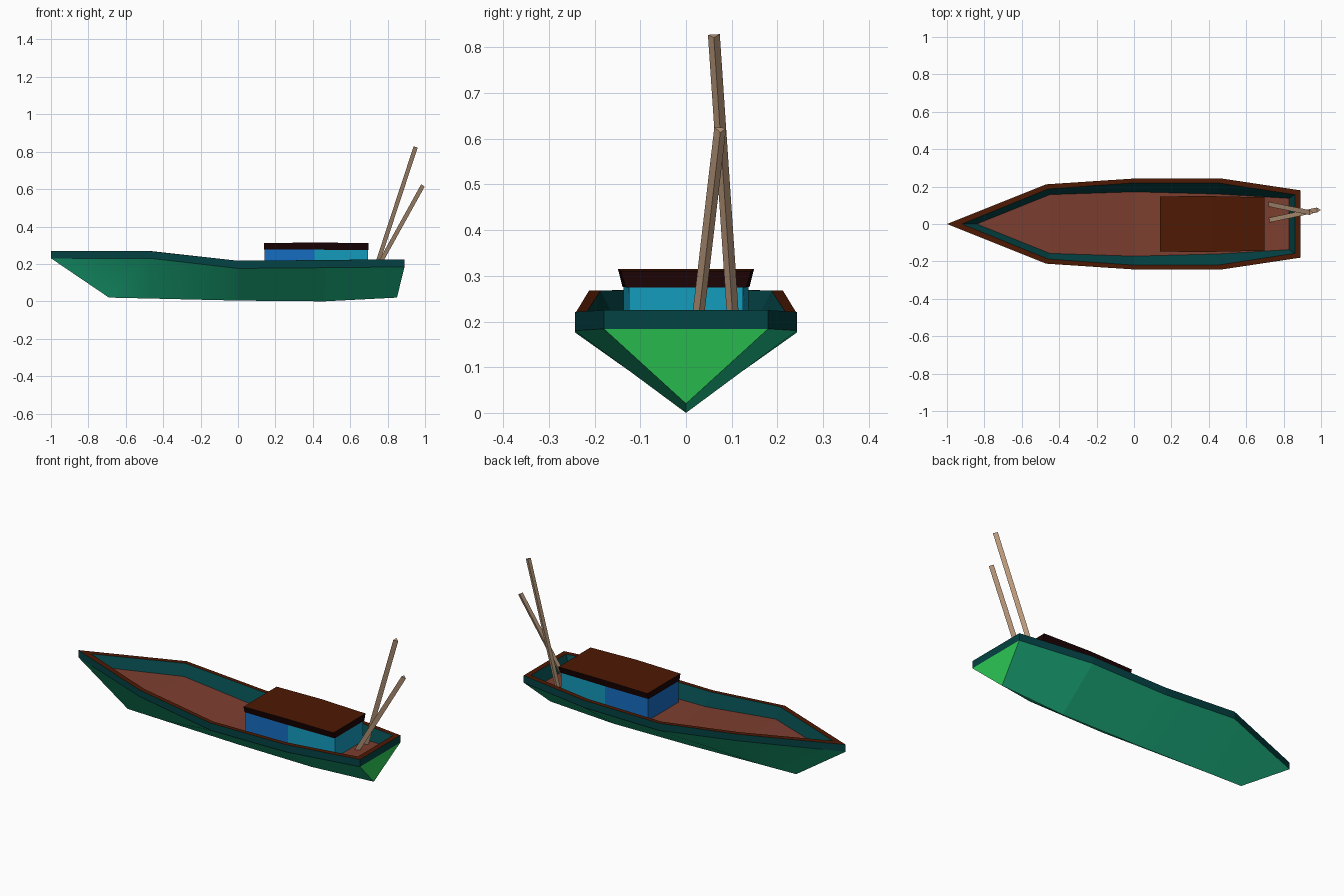
import bpy, bmesh
from math import sin, cos, tau
from mathutils import Vector

if "Cube" in bpy.data.objects:
    bpy.data.objects.remove(bpy.data.objects["Cube"])


def material(name, r, g, b):
    lin = [((c / 255 + 0.055) / 1.055) ** 2.4 if c > 10 else c / 255 / 12.92 for c in (r, g, b)]
    m = bpy.data.materials.new(name)
    m.diffuse_color = (*lin, 1)
    m.use_nodes = True
    m.node_tree.nodes["Principled BSDF"].inputs["Base Color"].default_value = m.diffuse_color
    return m


HULL = material("hull green", 33, 196, 142)
TRANSOM = material("bright green", 46, 208, 88)
TEAL = material("dark teal", 4, 66, 68)
RAIL = material("rail brown", 78, 25, 3)
DECK = material("deck red brown", 125, 62, 48)
BLUE = material("cabin blue", 22, 108, 192)
CYAN = material("cabin cyan", 20, 156, 190)
DARK = material("roof edge dark", 28, 3, 5)
WOOD = material("pole wood", 192, 158, 128)


def finish(name, bm, mats):
    bmesh.ops.remove_doubles(bm, verts=bm.verts[:], dist=1e-4)
    bmesh.ops.recalc_face_normals(bm, faces=bm.faces[:])
    me = bpy.data.meshes.new(name)
    bm.to_mesh(me)
    bm.free()
    for m in mats:
        me.materials.append(m)
    ob = bpy.data.objects.new(name, me)
    bpy.context.collection.objects.link(ob)
    return ob


def loft(bm, rows, rule):
    """Skin half sections (lists of x, y, z) and their mirror images in y."""
    for side in (1, -1):
        grid = [[bm.verts.new((x, y * side, z)) for x, y, z in row] for row in rows]
        for i in range(len(grid) - 1):
            for j in range(len(grid[0]) - 1):
                f = bm.faces.new((grid[i][j], grid[i + 1][j], grid[i + 1][j + 1], grid[i][j + 1]))
                f.material_index = rule(i, j)


# Hull: keel, band bottom, rail outer, rail inner, deck edge, deck centre
sections = [
    [(-.69, 0, .02), (-1, 0, .23), (-1, 0, .27), (-.92, 0, .27), (-.84, 0, .215)],
    [(-.47, 0, .015), (-.47, .21, .23), (-.47, .212, .268), (-.46, .187, .268), (-.45, .157, .208)],
    [(0, 0, .004), (0, .243, .176), (0, .243, .217), (0, .22, .217), (0, .172, .152)],
    [(.46, 0, 0), (.47, .243, .18), (.47, .243, .221), (.46, .218, .221), (.45, .16, .155)],
    [(.85, 0, .02), (.89, .18, .184), (.89, .18, .225), (.86, .157, .225), (.83, .137, .165)],
]
rows = [s + [(s[4][0], 0, s[4][2])] for s in sections]
rows.append([(x, 0, z) for x, y, z in rows[-1]])      # closes the stern
bm = bmesh.new()
loft(bm, rows, lambda i, j: 4 if (i == 4 and j == 0) else (0, 1, 2, 1, 3)[j])
bmesh.ops.remove_doubles(bm, verts=bm.verts[:], dist=1e-4)
for f in bm.faces:                                    # soft shading on the bow only
    f.smooth = f.material_index == 0 and f.calc_center_median().x < 0
for e in bm.edges:
    e.smooth = not all(abs(v.co.y) < 1e-4 for v in e.verts)
finish("hull", bm, [HULL, TEAL, RAIL, DECK, TRANSOM])


def box_loft(name, stations, mats, rule):
    """Stations: x, bottom half width, bottom z, top half width, top z."""
    rows = [[(x, wb, zb), (x, wt, zt), (x, -wt, zt), (x, -wb, zb)] for x, wb, zb, wt, zt in stations]
    bm = bmesh.new()
    for end in (0, -1):
        bm.faces.new([bm.verts.new(p) for p in rows[end]])
    for a, b in zip(rows, rows[1:]):
        for j in range(4):
            k = (j + 1) % 4
            bm.faces.new([bm.verts.new(p) for p in (a[j], b[j], b[k], a[k])])
    bmesh.ops.remove_doubles(bm, verts=bm.verts[:], dist=1e-4)
    bmesh.ops.recalc_face_normals(bm, faces=bm.faces[:])
    for f in bm.faces:
        f.material_index = rule(f)
    return finish(name, bm, mats)


# Cabin walls, blue forward and cyan aft
box_loft("cabin_walls",
         [(.142, .135, .14, .135, .278), (.41, .137, .14, .137, .278), (.695, .123, .14, .125, .278)],
         [BLUE, CYAN], lambda f: int(f.calc_center_median().x > .41))

# Flared roof slab
box_loft("cabin_roof",
         [(.138, .138, .276, .148, .311), (.41, .139, .276, .149, .315), (.698, .132, .275, .143, .311)],
         [DARK, RAIL], lambda f: int(f.normal.z > .8))


# Two thin three-sided poles leaning aft, ridge facing the stern
def pole(name, a, b, r=.015):
    a, b = Vector(a), Vector(b)
    d = (b - a).normalized()
    u = Vector((0, 1, 0)).cross(d).normalized()
    v = d.cross(u)
    bm = bmesh.new()
    ring = [[bm.verts.new(p + r * (cos(t) * u + sin(t) * v)) for t in (0, tau / 3, tau * 2 / 3)]
            for p in (a, b)]
    for cap in ring:
        bm.faces.new(cap)
    for i in range(3):
        k = (i + 1) % 3
        bm.faces.new((ring[0][i], ring[0][k], ring[1][k], ring[1][i]))
    finish(name, bm, [WOOD])


pole("tall_pole", (.727, .106, .16), (.946, .061, .826))
pole("short_pole", (.73, .021, .16), (.985, .075, .621))
